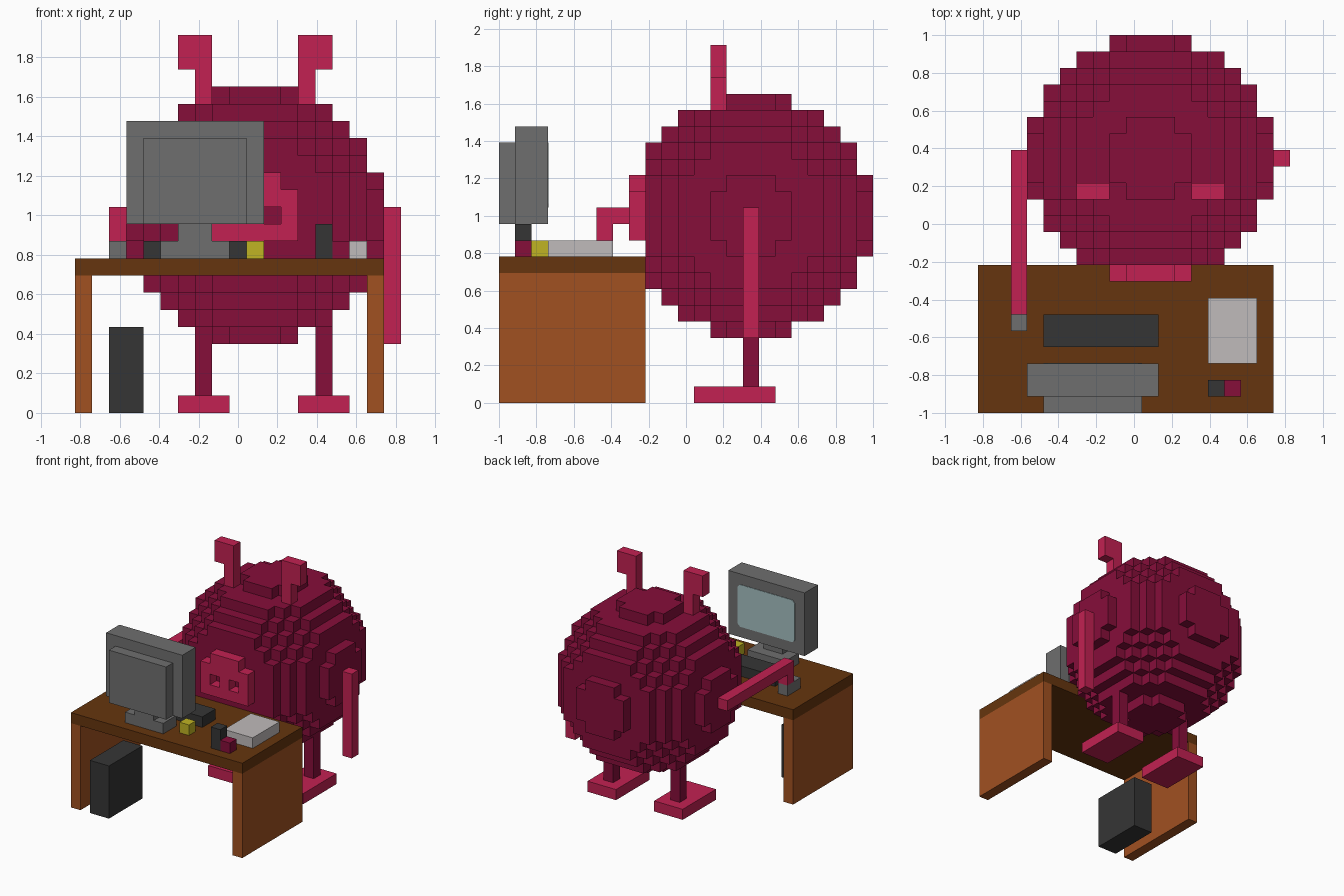
import bpy, bmesh
from mathutils import Vector

if "Cube" in bpy.data.objects:
    bpy.data.objects.remove(bpy.data.objects["Cube"], do_unlink=True)

U = 2 / 23                              # edge of one block
ORIGIN = Vector((-9.5 * U, -1.0, 0.0))  # corner of the block grid


def material(name, r, g, b):
    lin = [((c / 255 + 0.055) / 1.055) ** 2.4 for c in (r, g, b)] + [1.0]
    m = bpy.data.materials.new(name)
    m.use_nodes = True
    m.diffuse_color = lin
    m.node_tree.nodes["Principled BSDF"].inputs["Base Color"].default_value = lin
    return m


CRIMSON = material("dark crimson", 134, 14, 58)
PINK = material("bright crimson", 194, 33, 82)
BROWN = material("dark wood", 102, 53, 14)
TAN = material("light wood", 161, 81, 33)
GREY = material("mid grey", 111, 111, 111)
DARK = material("charcoal", 53, 53, 53)
PAPER = material("off white", 192, 187, 187)
YELLOW = material("yellow", 192, 180, 36)
SCREEN = material("pale teal", 165, 192, 194)


def finish(bm, name, mat):
    mesh = bpy.data.meshes.new(name)
    bm.to_mesh(mesh)
    bm.free()
    mesh.materials.append(mat)
    ob = bpy.data.objects.new(name, mesh)
    bpy.context.collection.objects.link(ob)
    return ob


def box(name, mat, *spans):
    """Join boxes, each given as (x0, x1, y0, y1, z0, z1) in blocks."""
    bm = bmesh.new()
    for x0, x1, y0, y1, z0, z1 in spans:
        verts = bmesh.ops.create_cube(bm, size=1)["verts"]
        bmesh.ops.scale(bm, verts=verts, vec=Vector((x1 - x0, y1 - y0, z1 - z0)) * U)
        mid = Vector((x0 + x1, y0 + y1, z0 + z1)) / 2
        bmesh.ops.translate(bm, verts=verts, vec=ORIGIN + mid * U)
    return finish(bm, name, mat)


def blocks(name, mat, cells):
    """Outer skin of a set of unit blocks, with flat areas merged."""
    bm = bmesh.new()
    for cell in cells:
        for axis in range(3):
            for side in (0, 1):
                near = list(cell)
                near[axis] += 2 * side - 1
                if tuple(near) in cells:
                    continue
                a, b = (axis + 1) % 3, (axis + 2) % 3
                ring = [(0, 0), (1, 0), (1, 1), (0, 1)]
                if not side:
                    ring.reverse()
                verts = []
                for da, db in ring:
                    p = Vector(cell)
                    p[axis] += side
                    p[a] += da
                    p[b] += db
                    verts.append(bm.verts.new(ORIGIN + p * U))
                bm.faces.new(verts)
    bmesh.ops.remove_doubles(bm, verts=bm.verts, dist=U * 0.01)
    bmesh.ops.dissolve_limit(bm, angle_limit=0.01, verts=bm.verts, edges=bm.edges)
    return finish(bm, name, mat)


# Round blocky body, flattened at the front
R = range(-7, 8)
blocks("body", CRIMSON, {(10 - 0 + x, 15 + y, 11 + z) for x in R for y in R for z in R
                         if y > -7 and x * x + y * y + z * z <= 56.25})

# Snout with clipped upper corners and two nostrils
blocks("snout", PINK, {(x, 8, z) for x in range(8, 13) for z in range(10, 14)
                       if (x, z) not in ((8, 13), (12, 13), (9, 11), (11, 11))})

# Ears: a stalk with a block leaning outwards
box("right_ear", PINK, (7, 8, 13, 14, 18, 20), (6, 8, 13, 14, 20, 22))
box("left_ear", PINK, (13, 14, 13, 14, 18, 20), (13, 15, 13, 14, 20, 22))

# Arms: one hanging, one reaching for the mouse
box("left_arm", PINK, (18, 19, 15, 16, 4, 12))
box("right_arm", PINK, (2, 3, 6, 16, 11, 12), (2, 3, 6, 7, 10, 11))

# Legs and feet
for side, x in (("right", 7), ("left", 14)):
    box(side + "_leg", CRIMSON, (x, x + 1, 15, 16, 1, 5.5))
    box(side + "_foot", PINK, (x - 1, x + 2, 12, 17, 0, 1))

# Desk
box("desk_top", BROWN, (0, 18, 0, 9, 8, 9))
for side, x in (("right", 0), ("left", 17)):
    box("desk_panel_" + side, TAN, (x, x + 1, 0, 9, 0, 8))

# Computer
box("computer_tower", DARK, (2, 4, 0, 5, 0, 5))
box("monitor", GREY, (3, 11, 1, 3, 11, 17))
box("monitor_back", GREY, (4, 10, 0, 1, 11, 16))
box("monitor_neck", GREY, (6, 8, 1, 2, 10, 11))
box("monitor_base", GREY, (5, 9, 1, 3, 9, 10))
box("keyboard", DARK, (4, 11, 4, 6, 9, 10))
box("mouse", GREY, (2, 3, 5, 7, 9, 10))

# Screen plate with clipped corners
bm = bmesh.new()
c = 0.25
outline = [(4 + c, 12), (10 - c, 12), (10, 12 + c), (10, 16 - c),
           (10 - c, 16), (4 + c, 16), (4, 16 - c), (4, 12 + c)]
face = bm.faces.new([bm.verts.new(ORIGIN + Vector((x, 3, z)) * U) for x, z in outline])
ext = bmesh.ops.extrude_face_region(bm, geom=[face])["geom"]
bmesh.ops.translate(bm, vec=(0, 0.004, 0),
                    verts=[v for v in ext if isinstance(v, bmesh.types.BMVert)])
bmesh.ops.recalc_face_normals(bm, faces=bm.faces)
finish(bm, "screen", SCREEN)

# Things on the desk
box("paper_stack", PAPER, (14, 17, 3, 7, 9, 10))
box("yellow_block", YELLOW, (10, 11, 2, 3, 9, 10))
box("pen_pot", DARK, (14, 15, 1, 2, 9, 11))
box("red_block", CRIMSON, (15, 16, 1, 2, 9, 10))
